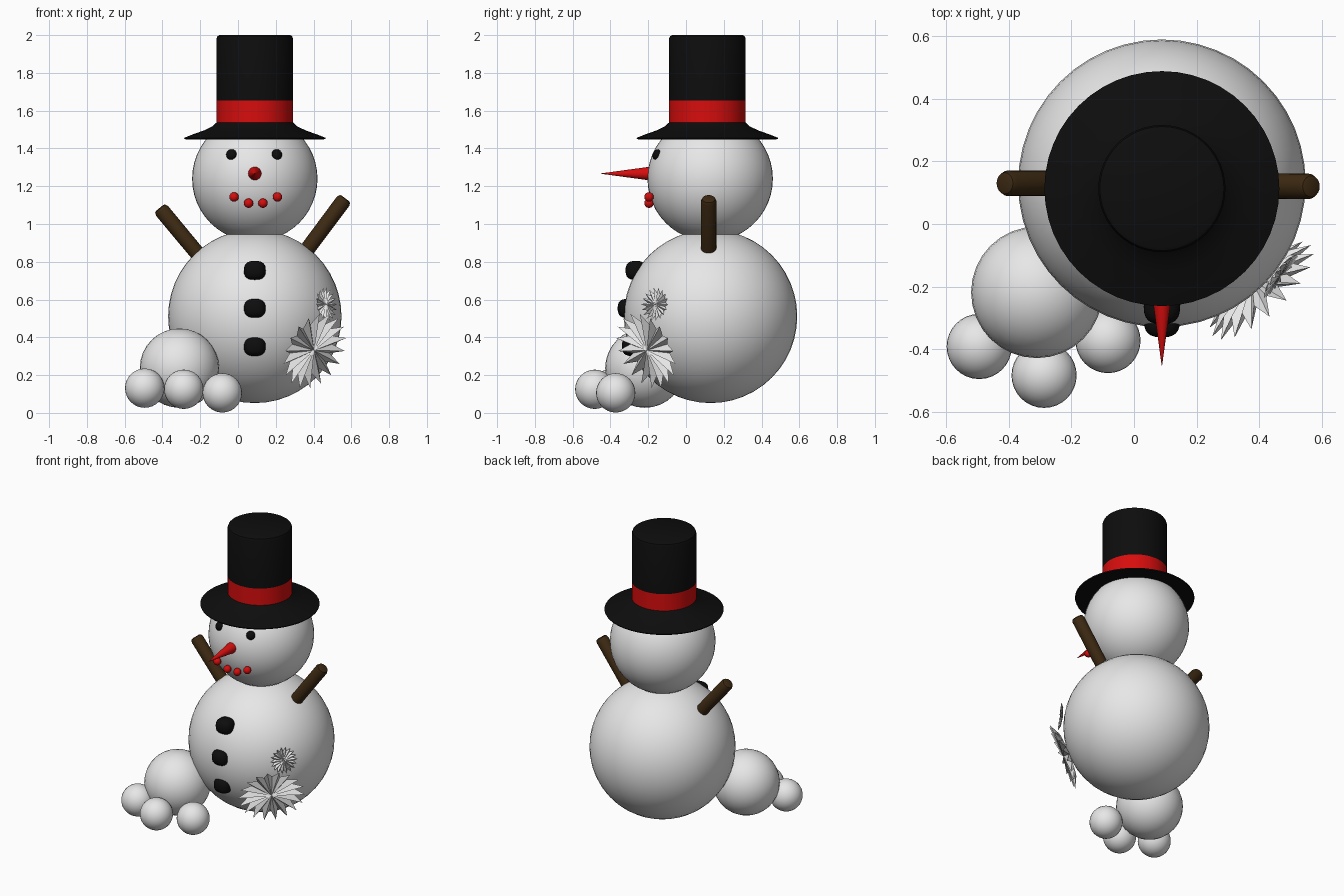
import bpy, bmesh, math
from mathutils import Vector

cube = bpy.data.objects.get("Cube")
if cube:
    bpy.data.objects.remove(cube, do_unlink=True)


def material(name, r, g, b):
    m = bpy.data.materials.new(name)
    m.use_nodes = True
    m.diffuse_color = (r, g, b, 1)
    m.node_tree.nodes["Principled BSDF"].inputs["Base Color"].default_value = (r, g, b, 1)
    return m


snow = material("snow white", 0.8, 0.8, 0.8)
black = material("coal black", 0.004, 0.004, 0.004)
red = material("bright red", 0.68, 0.004, 0.004)
brown = material("bark brown", 0.045, 0.022, 0.006)


def add(name, bm, mats, loc, direction=None, smooth=True):
    """Turn a bmesh into an object whose z axis points along direction."""
    mesh = bpy.data.meshes.new(name)
    bmesh.ops.recalc_face_normals(bm, faces=bm.faces)
    bm.to_mesh(mesh)
    bm.free()
    for m in mats:
        mesh.materials.append(m)
    obj = bpy.data.objects.new(name, mesh)
    bpy.context.collection.objects.link(obj)
    obj.location = loc
    if direction is not None:
        obj.rotation_mode = 'QUATERNION'
        obj.rotation_quaternion = Vector(direction).to_track_quat('Z', 'Y')
    if smooth:
        bpy.ops.object.select_all(action='DESELECT')
        obj.select_set(True)
        bpy.context.view_layer.objects.active = obj
        bpy.ops.object.shade_smooth_by_angle(angle=math.radians(40))
    return obj


def ball(name, mat, loc, radius, segments=32, squash=(1, 1, 1), direction=None):
    bm = bmesh.new()
    bmesh.ops.create_uvsphere(bm, u_segments=segments, v_segments=segments // 2, radius=radius)
    bmesh.ops.scale(bm, vec=squash, verts=bm.verts)
    return add(name, bm, [mat], loc, direction)


def lathe(name, mats, loc, profile, segments=48, direction=None, rule=None):
    """Spin an (r, z) profile that starts and ends on the axis."""
    bm = bmesh.new()
    verts = [bm.verts.new((r, 0, z)) for r, z in profile]
    edges = [bm.edges.new(pair) for pair in zip(verts, verts[1:])]
    bmesh.ops.spin(bm, geom=verts + edges, cent=(0, 0, 0), axis=(0, 0, 1),
                   angle=math.tau, steps=segments)
    bmesh.ops.remove_doubles(bm, verts=bm.verts, dist=1e-5)
    if rule:
        for f in bm.faces:
            f.material_index = rule(f.calc_center_median())
    return add(name, bm, mats, loc, direction)


# Stacked snowballs
body_centre = Vector((0.089, 0.13, 0.511))
head_centre = Vector((0.089, 0.128, 1.24))
ball("body", snow, body_centre, 0.459, 48)
ball("head", snow, head_centre, 0.332, 48)

# Top hat, with the band chosen by height
hat = [(0, 1.45), (0.34, 1.447), (0.372, 1.449), (0.375, 1.456), (0.33, 1.474),
       (0.27, 1.495), (0.225, 1.517), (0.203, 1.537), (0.203, 1.653),
       (0.203, 1.98), (0.198, 1.994), (0.187, 2), (0, 2)]
lathe("top_hat", [black, red], (0.089, 0.113, 0), hat,
      rule=lambda c: int(1.55 < c.z < 1.64))

# Eyes, nose, mouth
for side, x in (("right", -0.035), ("left", 0.206)):
    loc = Vector((x, -0.155, 1.368))
    ball(side + "_eye", black, loc, 0.029, 16, (1, 1, 0.7), loc - head_centre)
lathe("nose", [red], (0.089, -0.17, 1.267), [(0, 0), (0.039, 0), (0.001, 0.28), (0, 0.282)],
      24, (0, -1, 0))
for i, dx in enumerate((-0.115, -0.038, 0.038, 0.115)):
    z = 1.143 if abs(dx) > 0.1 else 1.11
    ball(f"mouth_bead_{i + 1}", red, (0.094 + dx, -0.196, z), 0.025, 16)

# Coat buttons
for i, (y, z) in enumerate(((-0.265, 0.754), (-0.307, 0.553), (-0.285, 0.352))):
    bm = bmesh.new()
    bmesh.ops.create_cube(bm, size=1)
    bmesh.ops.subdivide_edges(bm, edges=bm.edges, cuts=5, use_grid_fill=True)
    for v in bm.verts:
        v.co /= sum(abs(c) ** 2.6 for c in v.co) ** (1 / 2.6)
    bmesh.ops.scale(bm, vec=(0.058, 0.055, 0.051), verts=bm.verts)
    add(f"button_{i + 1}", bm, [black], (0.089, y, z))

# Stick arms
for side, base, tip in (("left", (0.31, 0.12, 0.79), (0.568, 0.12, 1.136)),
                        ("right", (-0.17, 0.13, 0.79), (-0.415, 0.13, 1.085))):
    axis = Vector(tip) - Vector(base)
    n = axis.length
    lathe(side + "_arm", [brown], base,
          [(0, 0), (0.04, 0), (0.041, n - 0.02), (0.034, n - 0.004), (0.024, n), (0, n)], 20, axis)

# Pile of snowballs
for name, loc, r in (("pile_large", (-0.31, -0.218, 0.237), 0.21),
                     ("pile_right", (-0.494, -0.391, 0.131), 0.104),
                     ("pile_middle", (-0.287, -0.483, 0.125), 0.104),
                     ("pile_left", (-0.083, -0.372, 0.106), 0.104)):
    ball(name, snow, loc, r)


# Pleated snowflakes lying on the body
def snowflake(name, loc, radius, points):
    bm = bmesh.new()
    top = bm.verts.new((0, 0, 0.1 * radius))
    back = bm.verts.new((0, 0, -0.1 * radius))
    rim = []
    for i in range(2 * points):
        tip = i % 2 == 0
        r = radius if tip else 0.68 * radius
        a = math.pi * i / points
        rim.append(bm.verts.new((r * math.cos(a), r * math.sin(a),
                                 radius * (0.13 if tip else -0.03))))
    for a, b in zip(rim, rim[1:] + rim[:1]):
        bm.faces.new((top, a, b))
        bm.faces.new((back, b, a))
    direction = Vector(loc) - body_centre
    add(name, bm, [snow], body_centre + direction.normalized() * 0.475, direction, False)


snowflake("large_snowflake", (0.395, -0.2, 0.335), 0.215, 18)
snowflake("small_snowflake", (0.463, -0.161, 0.574), 0.09, 18)
